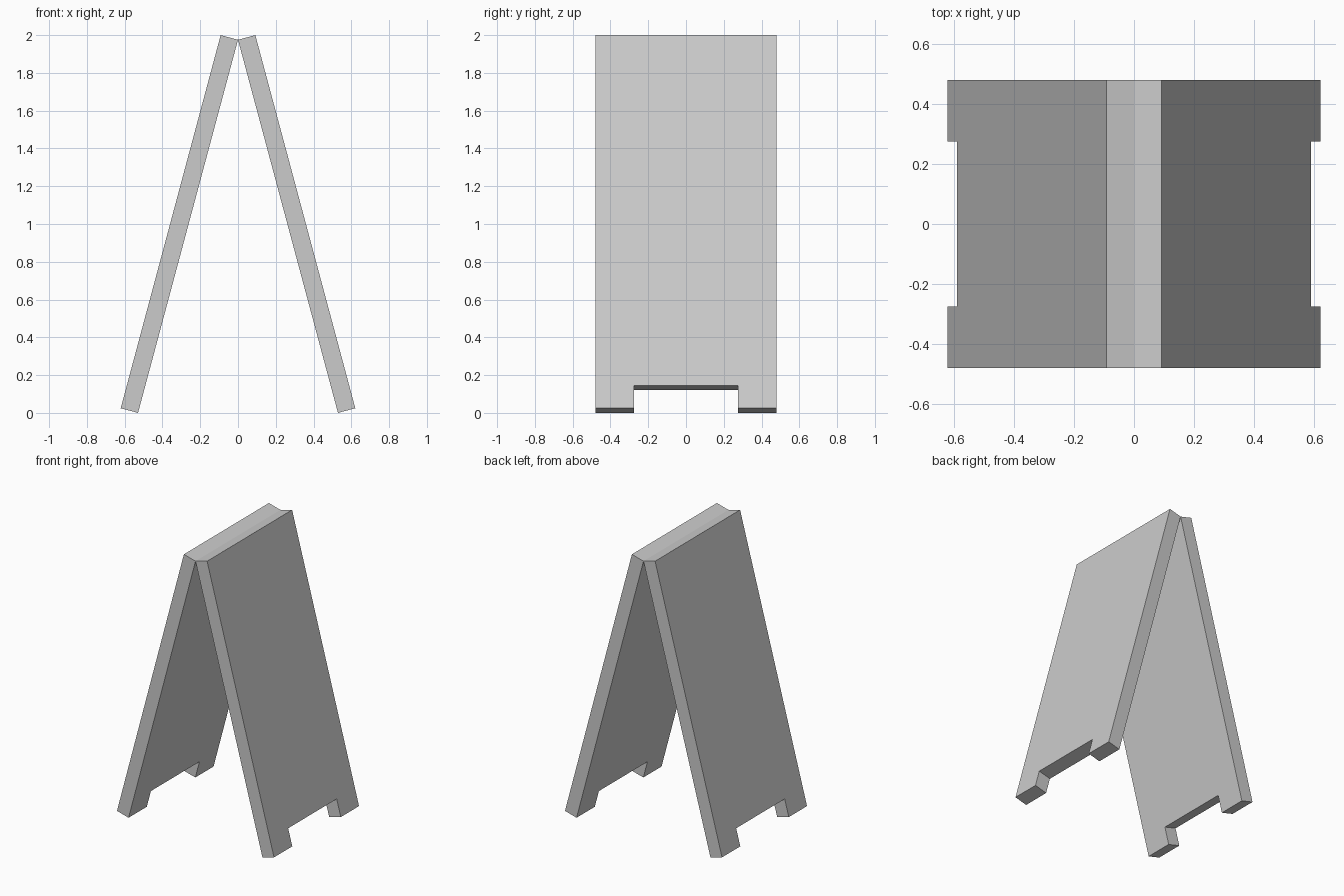
import bpy, bmesh
from math import sin, cos, radians
from mathutils import Vector

if "Cube" in bpy.data.objects:
    bpy.data.objects.remove(bpy.data.objects["Cube"])

TILT = radians(15)
THICK = 0.095
LENGTH = 2.045
HALF_W = 0.48
NOTCH_W = 0.274
NOTCH_D = 0.125
TOP_Z = LENGTH * cos(TILT)   # height of the inner edge where the boards meet

# Board outline: (across, distance down the slope), with a notch between two feet
OUTLINE = [(-HALF_W, 0), (HALF_W, 0), (HALF_W, LENGTH), (NOTCH_W, LENGTH),
           (NOTCH_W, LENGTH - NOTCH_D), (-NOTCH_W, LENGTH - NOTCH_D),
           (-NOTCH_W, LENGTH), (-HALF_W, LENGTH)]


def board(name, side):
    down = Vector((side * sin(TILT), 0, -cos(TILT)))
    outward = Vector((side * cos(TILT), 0, sin(TILT)))
    top = Vector((0, 0, TOP_Z))
    bm = bmesh.new()
    face = bm.faces.new([bm.verts.new(top + Vector((0, y, 0)) + down * d)
                         for y, d in OUTLINE])
    # Thicken the outline away from the other board
    ext = bmesh.ops.extrude_face_region(bm, geom=[face], use_keep_orig=True)
    moved = [g for g in ext["geom"] if isinstance(g, bmesh.types.BMVert)]
    bmesh.ops.translate(bm, verts=moved, vec=outward * THICK)
    bmesh.ops.recalc_face_normals(bm, faces=bm.faces)
    mesh = bpy.data.meshes.new(name)
    bm.to_mesh(mesh)
    bm.free()
    obj = bpy.data.objects.new(name, mesh)
    bpy.context.collection.objects.link(obj)


# Two boards leaning together into an A-frame sign
board("right_board", 1)
board("left_board", -1)
